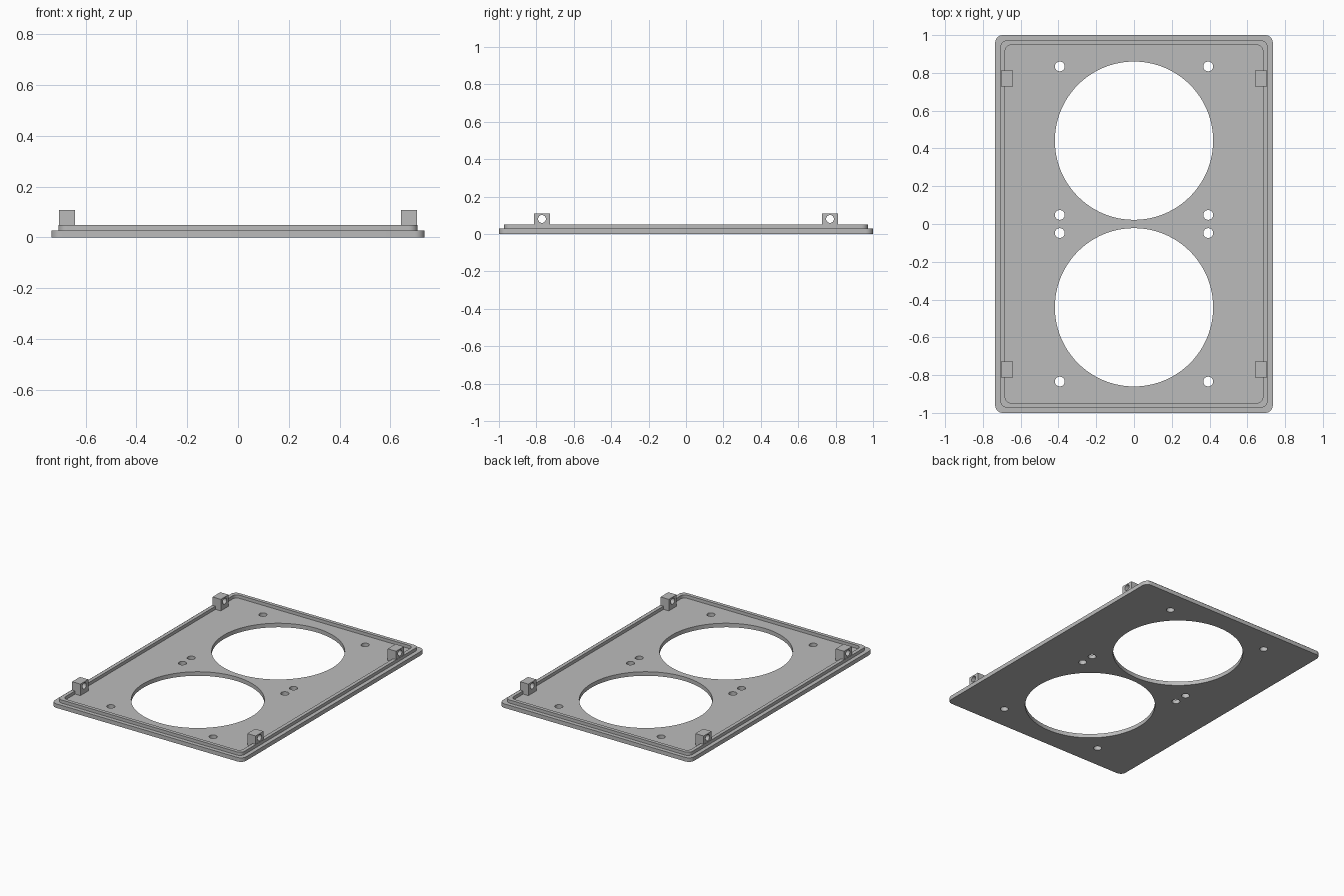
import bpy
import math
from mathutils import Matrix, Vector

cube = bpy.data.objects.get("Cube")
if cube:
    bpy.data.objects.remove(cube, do_unlink=True)

grey = bpy.data.materials.new("plain grey")
grey.use_nodes = True
colour = (0.5, 0.5, 0.5, 1)
grey.diffuse_color = colour
grey.node_tree.nodes["Principled BSDF"].inputs["Base Color"].default_value = colour


def circle(x, y, radius, steps):
    return [(x + radius * math.cos(math.tau * i / steps),
             y + radius * math.sin(math.tau * i / steps)) for i in range(steps)]


def rounded_rectangle(half_x, half_y, radius, steps=8):
    points = []
    for corner, (sx, sy) in enumerate([(1, 1), (-1, 1), (-1, -1), (1, -1)]):
        for i in range(steps + 1):
            a = math.pi / 2 * (corner + i / steps)
            points.append((sx * (half_x - radius) + radius * math.cos(a),
                           sy * (half_y - radius) + radius * math.sin(a)))
    return points


def extruded(name, outlines, low, high, matrix=Matrix()):
    """Fill the outlines, inner ones being holes, and extrude from low to high."""
    curve = bpy.data.curves.new(name + "_profile", "CURVE")
    curve.dimensions = "2D"
    curve.fill_mode = "BOTH"
    curve.extrude = (high - low) / 2
    for outline in outlines:
        spline = curve.splines.new("POLY")
        spline.points.add(len(outline) - 1)
        for point, (x, y) in zip(spline.points, outline):
            point.co = (x, y, 0, 1)
        spline.use_cyclic_u = True
    helper = bpy.data.objects.new(name + "_profile", curve)
    bpy.context.collection.objects.link(helper)
    bpy.context.view_layer.update()
    graph = bpy.context.evaluated_depsgraph_get()
    mesh = bpy.data.meshes.new_from_object(helper.evaluated_get(graph))
    bpy.data.objects.remove(helper, do_unlink=True)
    mesh.transform(matrix @ Matrix.Translation((0, 0, (low + high) / 2)))
    mesh.materials.clear()
    mesh.materials.append(grey)
    obj = bpy.data.objects.new(name, mesh)
    bpy.context.collection.objects.link(obj)
    bpy.ops.object.select_all(action="DESELECT")
    obj.select_set(True)
    bpy.context.view_layer.objects.active = obj
    # Weld walls to caps so every face points outward
    bpy.ops.object.mode_set(mode="EDIT")
    bpy.ops.mesh.select_all(action="SELECT")
    bpy.ops.mesh.remove_doubles(threshold=0.0001)
    bpy.ops.mesh.normals_make_consistent(inside=False)
    bpy.ops.object.mode_set(mode="OBJECT")
    bpy.ops.object.shade_smooth_by_angle(angle=math.radians(30))
    return obj


# Base plate with two large openings, each ringed by four screw holes
PLATE_TOP, RIM_TOP = 0.028, 0.05
outlines = [rounded_rectangle(0.735, 1.0, 0.04)]
for side in (-1, 1):
    centre = 0.441 * side
    outlines.append(circle(0, centre, 0.419, 96))
    for sx in (-1, 1):
        for sy in (-1, 1):
            outlines.append(circle(0.393 * sx, centre + 0.393 * sy, 0.026, 24))
extruded("base_plate", outlines, 0, PLATE_TOP)

# Raised locating rim, set in from the plate edge
extruded("locating_rim",
         [rounded_rectangle(0.707, 0.972, 0.035), rounded_rectangle(0.682, 0.947, 0.03)],
         PLATE_TOP, RIM_TOP)

# Corner mounting lugs, each drilled sideways; profile lies in the y-z plane
sideways = Matrix(((0, 0, 1, 0), (1, 0, 0, 0), (0, 1, 0, 0), (0, 0, 0, 1)))
half, top = 0.043, 0.108
for x_name, sx in (("left", 1), ("right", -1)):
    for y_name, sy in (("front", -1), ("back", 1)):
        y = 0.77 * sy
        square = [(y - half, PLATE_TOP), (y + half, PLATE_TOP), (y + half, top), (y - half, top)]
        low, high = sorted((0.641 * sx, 0.705 * sx))
        extruded(f"{y_name}_{x_name}_lug", [square, circle(y, 0.08, 0.021, 24)],
                 low, high, sideways)
